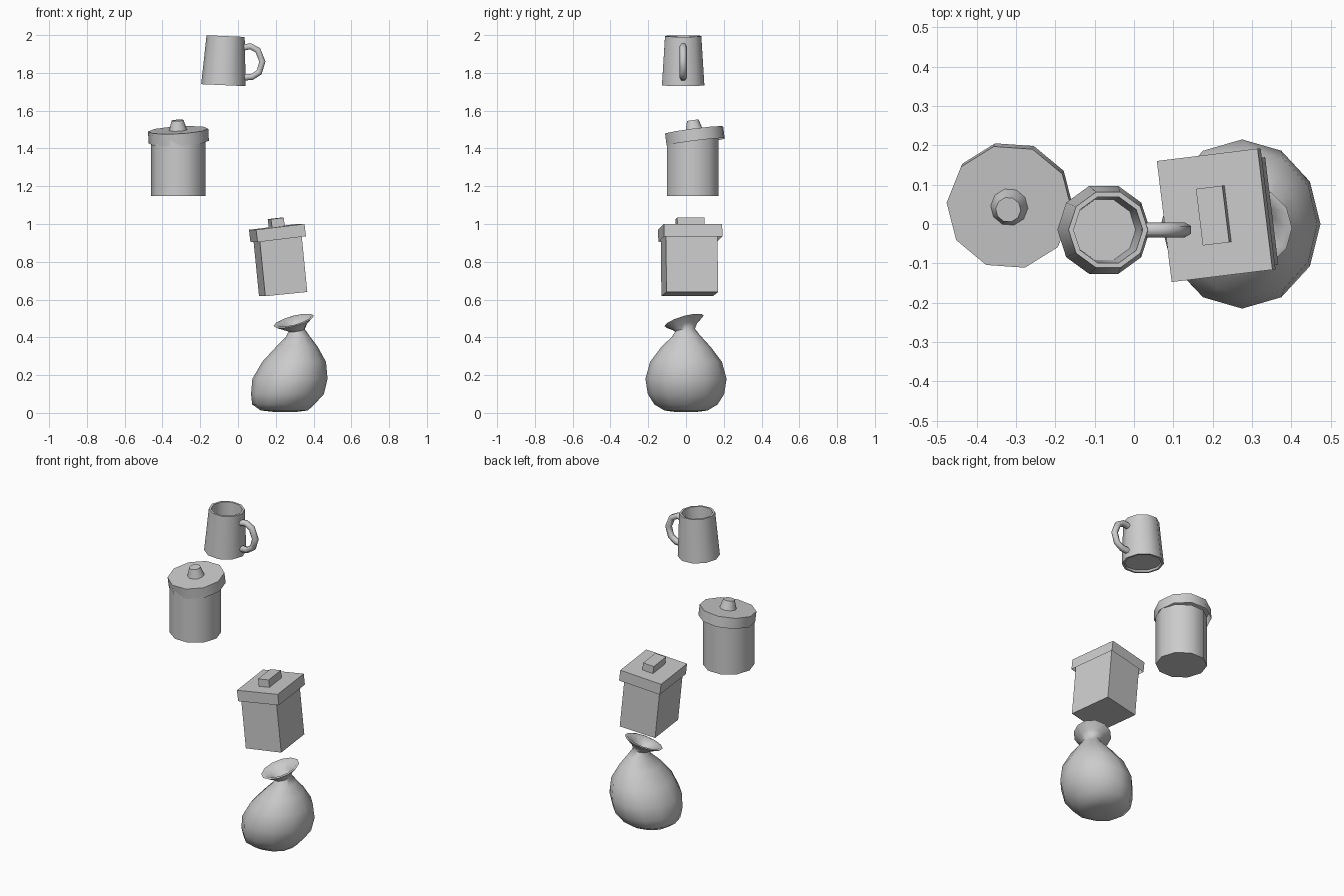
import bpy, bmesh
from math import cos, sin, tau, radians

if "Cube" in bpy.data.objects:
    bpy.data.objects.remove(bpy.data.objects["Cube"])


def finish(ob, angle=40):
    bpy.ops.object.select_all(action='DESELECT')
    bpy.context.view_layer.objects.active = ob
    ob.select_set(True)
    bpy.ops.object.shade_smooth_by_angle(angle=radians(angle))
    return ob


def loft(name, rings, seg=10, caps=(True, True), loc=(0, 0, 0), rot=(0, 0, 0), angle=40):
    """Ring = (cx, cy, z, rx, ry, x slope, y slope)."""
    bm = bmesh.new()
    loops = []
    for cx, cy, z, rx, ry, sx, sy in rings:
        loop = []
        for i in range(seg):
            dx, dy = rx * cos(tau * i / seg), ry * sin(tau * i / seg)
            loop.append(bm.verts.new((cx + dx, cy + dy, z + sx * dx + sy * dy)))
        loops.append(loop)
    for a, b in zip(loops, loops[1:]):
        for i in range(seg):
            j = (i + 1) % seg
            bm.faces.new((a[i], a[j], b[j], b[i]))
    if caps[0]:
        bm.faces.new(loops[0][::-1])
    if caps[1]:
        bm.faces.new(loops[-1])
    me = bpy.data.meshes.new(name)
    bm.to_mesh(me)
    bm.free()
    ob = bpy.data.objects.new(name, me)
    bpy.context.collection.objects.link(ob)
    ob.location, ob.rotation_euler = loc, rot
    return finish(ob, angle)


def turned(name, profile, **kw):
    """Round part from (radius, height) pairs."""
    return loft(name, [(0, 0, z, r, r, 0, 0) for r, z in profile], **kw)


def box(name, w, d, z0, z1, loc, rot, open_bottom=False):
    bm = bmesh.new()
    bmesh.ops.create_cube(bm, size=1)
    for v in bm.verts:
        v.co.x *= w
        v.co.y *= d
        v.co.z = z1 if v.co.z > 0 else z0
    if open_bottom:
        bm.normal_update()
        bmesh.ops.delete(bm, geom=[f for f in bm.faces if f.normal.z < -0.5],
                         context='FACES_ONLY')
    me = bpy.data.meshes.new(name)
    bm.to_mesh(me)
    bm.free()
    ob = bpy.data.objects.new(name, me)
    bpy.context.collection.objects.link(ob)
    ob.location, ob.rotation_euler = loc, rot
    return ob


# Tied bag: lopsided body, pinched neck, tilted flared mouth
loft("bag", [
    (0.25, 0, 0.004, 0.05, 0.05, 0, 0),
    (0.245, 0, 0.013, 0.125, 0.115, 0, 0),
    (0.24, 0, 0.045, 0.165, 0.168, 0, 0),
    (0.262, 0, 0.10, 0.193, 0.202, 0, 0),
    (0.275, 0, 0.18, 0.199, 0.215, 0, 0),
    (0.297, 0, 0.27, 0.169, 0.190, 0, 0),
    (0.312, 0, 0.35, 0.110, 0.130, 0, 0),
    (0.316, 0, 0.405, 0.062, 0.076, 0.05, 0.05),
    (0.310, -0.005, 0.438, 0.043, 0.052, 0.15, 0.15),
    (0.300, -0.01, 0.460, 0.068, 0.070, 0.22, 0.24),
    (0.295, -0.01, 0.487, 0.107, 0.104, 0.25, 0.27),
    (0.295, -0.01, 0.490, 0.093, 0.090, 0.25, 0.27),
    (0.303, -0.007, 0.462, 0.050, 0.052, 0.22, 0.24),
    (0.310, -0.005, 0.440, 0.032, 0.038, 0.15, 0.15),
], seg=12, angle=60)

# Square bin with overhanging lid and bar grip
loc = (0.239, 0.02, 0.629)
box("square_bin_body", 0.225, 0.275, 0, 0.33, loc, (0, -0.1, 0.122))
lid = (0.205, 0.022, 0.985)
box("square_bin_lid", 0.26, 0.31, -0.066, 0, lid, (0, -0.12, 0.122), open_bottom=True)
box("square_bin_grip", 0.068, 0.145, -0.01, 0.045, lid, (0, -0.12, 0.122))

# Round bin with loose tilted lid and tapered knob
turned("round_bin_body", [(0.144, 0), (0.144, 0.31)], loc=(-0.316, 0.036, 1.147))
tilt = dict(loc=(-0.317, 0.043, 1.497), rot=(0.13, -0.045, radians(-4)))
turned("round_bin_lid", [(0.16, -0.064), (0.16, 0)], caps=(False, True), **tilt)
turned("round_bin_knob", [(0.049, -0.005), (0.032, 0.052)], **tilt)

# Mug: recessed foot, tapered wall, rim and hollow inside
turned("mug_body", [(0.104, 0.012), (0.106, 0), (0.118, 0), (0.101, 0.26),
                    (0.088, 0.26), (0.080, 0.03)],
       loc=(-0.077, -0.015, 1.735), rot=(0, 0.044, 0))

# Mug handle
path = [(0.02, 1.933), (0.066, 1.941), (0.105, 1.920), (0.129, 1.86),
        (0.112, 1.803), (0.075, 1.779), (0.025, 1.775)]
cu = bpy.data.curves.new("mug_handle", 'CURVE')
cu.dimensions = '3D'
cu.bevel_depth = 0.019
cu.bevel_resolution = 1
cu.use_fill_caps = True
sp = cu.splines.new('POLY')
sp.points.add(len(path) - 1)
for p, (x, z) in zip(sp.points, path):
    p.co = (x, -0.015, z, 1)
handle = bpy.data.objects.new("mug_handle", cu)
bpy.context.collection.objects.link(handle)
